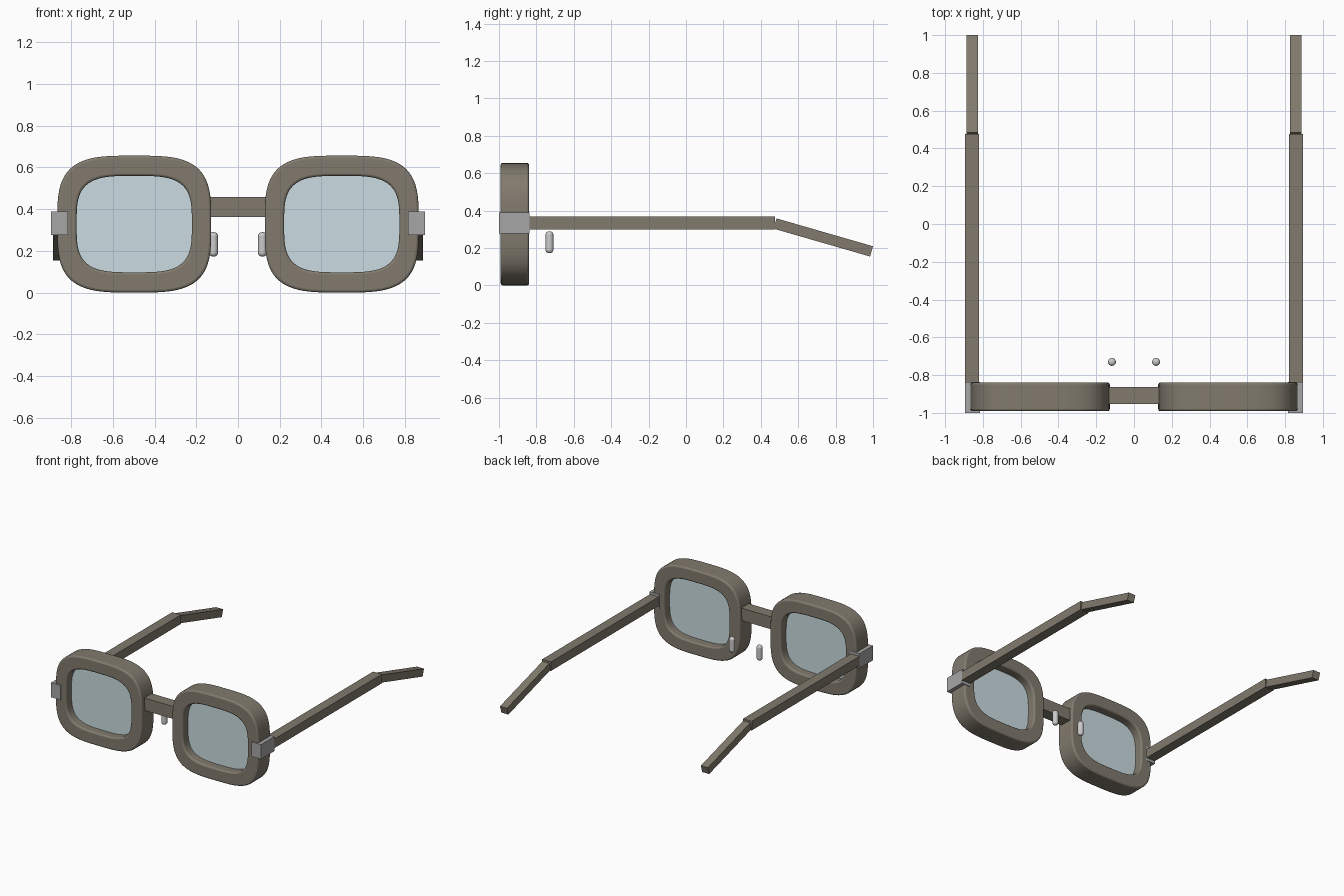
import bpy, bmesh
from math import cos, sin, pi, copysign, atan2, hypot
from mathutils import Matrix, Vector

if "Cube" in bpy.data.objects:
    bpy.data.objects.remove(bpy.data.objects["Cube"])

LENS_X, LENS_Y, LENS_Z = 0.497, -0.915, 0.328


def material(name, color):
    m = bpy.data.materials.new(name)
    m.diffuse_color = color
    m.use_nodes = True
    m.node_tree.nodes["Principled BSDF"].inputs["Base Color"].default_value = m.diffuse_color
    return m


FRAME = material("frame_brown", (0.22, 0.195, 0.155, 1))
METAL = material("hinge_grey", (0.38, 0.38, 0.39, 1))
GLASS = material("lens_glass", (0.60, 0.72, 0.76, 0.45))


def finish(name, bm, mat=None, bevel=0, segments=3, smooth=False):
    bmesh.ops.recalc_face_normals(bm, faces=bm.faces)
    mesh = bpy.data.meshes.new(name)
    bm.to_mesh(mesh)
    bm.free()
    ob = bpy.data.objects.new(name, mesh)
    bpy.context.collection.objects.link(ob)
    if mat:
        mesh.materials.append(mat)
    if bevel:
        mod = ob.modifiers.new("bevel", 'BEVEL')
        mod.width, mod.segments = bevel, segments
        mod.limit_method, mod.angle_limit = 'ANGLE', 0.9
    if smooth:
        bpy.ops.object.select_all(action='DESELECT')
        ob.select_set(True)
        bpy.context.view_layer.objects.active = ob
        bpy.ops.object.shade_smooth_by_angle(angle=0.6)
    return ob


def box(name, center, size, mat, tilt=0):
    bm = bmesh.new()
    m = (Matrix.Translation(center) @ Matrix.Rotation(tilt, 4, 'X')
         @ Matrix.Diagonal((*size, 1)))
    bmesh.ops.create_cube(bm, size=1, matrix=m)
    return finish(name, bm, mat)


def squircle(bm, cx, y, a, b, power=3.5, n=72):
    """Loop of vertices around a rounded, slightly bowed rectangle."""
    def p(v):
        return copysign(abs(v) ** (2 / power), v)
    angles = [2 * pi * (i + 0.5) / n for i in range(n)]
    return [bm.verts.new((cx + a * p(cos(t)), y, LENS_Z + b * p(sin(t))))
            for t in angles]


def bridge(bm, l1, l2):
    n = len(l1)
    for i in range(n):
        j = (i + 1) % n
        bm.faces.new((l1[i], l1[j], l2[j], l2[i]))


for side, s in (("left", -1), ("right", 1)):
    cx = s * LENS_X

    # rim: closed ring with rectangular section and softened edges
    bm = bmesh.new()
    y0, y1 = LENS_Y - 0.076, LENS_Y + 0.076
    loops = [squircle(bm, cx, y, a, b) for y, a, b in (
        (y0, 0.369, 0.328), (y1, 0.369, 0.328),
        (y1, 0.276, 0.231), (y0, 0.276, 0.231))]
    for k in range(4):
        bridge(bm, loops[k], loops[(k + 1) % 4])
    finish("rim_" + side, bm, FRAME, bevel=0.012, smooth=True)

    # lens: thin pane seated in the rim
    bm = bmesh.new()
    front = squircle(bm, cx, LENS_Y - 0.01, 0.28, 0.235)
    back = squircle(bm, cx, LENS_Y + 0.01, 0.28, 0.235)
    bridge(bm, front, back)
    bm.faces.new(front)
    bm.faces.new(back)
    finish("lens_" + side, bm, GLASS, smooth=True)

    # hinge block and straight temple arm
    box("hinge_" + side, (s * 0.855, -0.918, 0.333), (0.08, 0.164, 0.113), METAL)
    box("temple_" + side, (s * 0.857, -0.19, 0.334), (0.075, 1.332, 0.07), FRAME)

    # ear tip, sloping down from the end of the temple
    start, end = Vector((s * 0.857, 0.476, 0.331)), Vector((s * 0.857, 0.992, 0.182))
    d = end - start
    box("temple_tip_" + side, (start + end) / 2, (0.06, hypot(d.y, d.z), 0.057),
        FRAME, atan2(d.z, d.y))

    # nose pad: small upright rounded pill
    bm = bmesh.new()
    bmesh.ops.create_cone(bm, cap_ends=True, segments=24, radius1=0.021,
                          radius2=0.021, depth=0.116,
                          matrix=Matrix.Translation((s * 0.117, -0.73, 0.231)))
    finish("nose_pad_" + side, bm, bevel=0.017, segments=4, smooth=True)

# bridge bar between the rims
box("bridge", (0, -0.908, 0.409), (0.28, 0.09, 0.096), FRAME)
